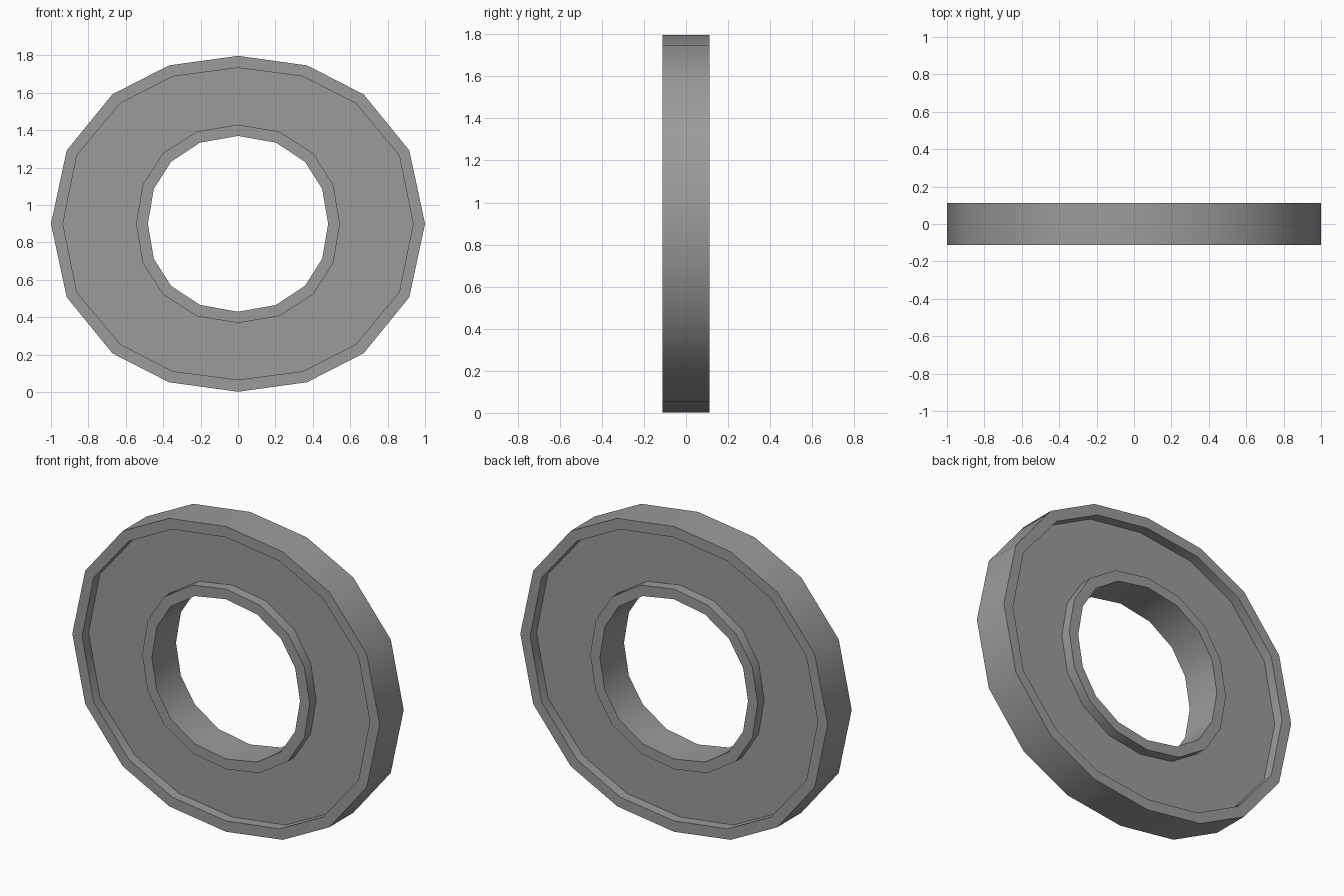
import bpy
import bmesh
import math

if "Cube" in bpy.data.objects:
    bpy.data.objects.remove(bpy.data.objects["Cube"])

CENTRE_Z = 0.899
HALF_DEPTH = 0.112
RECESS = 0.06

# Quarter outlines (x, z from centre), running from the top to the right side
OUTER = [(0, 0.898), (0.369, 0.847), (0.672, 0.692), (0.916, 0.392), (1.0, 0)]
PANEL_OUT = [(0, 0.834), (0.348, 0.788), (0.631, 0.643), (0.862, 0.365), (0.936, 0)]
PANEL_IN = [(0, 0.53), (0.219, 0.494), (0.401, 0.378), (0.509, 0.21), (0.545, 0)]
HOLE = [(0, 0.47), (0.203, 0.434), (0.358, 0.332), (0.45, 0.187), (0.482, 0)]


def full_loop(quarter):
    """Mirror a quarter outline into a closed 16-sided loop."""
    half = quarter + [(x, -z) for x, z in reversed(quarter[:-1])]
    return half + [(-x, z) for x, z in reversed(half[1:-1])]


# Cross-section of the ring: outline and depth of each edge loop
near, deep = HALF_DEPTH, HALF_DEPTH - RECESS
section = [(OUTER, -near), (PANEL_OUT, -near), (PANEL_OUT, -deep),
           (PANEL_IN, -deep), (PANEL_IN, -near), (HOLE, -near)]
section += [(q, -y) for q, y in reversed(section)]

# Ring with a recessed band on both faces
bm = bmesh.new()
loops = [[bm.verts.new((x, y, z)) for x, z in full_loop(q)] for q, y in section]
for i, a in enumerate(loops):
    b = loops[(i + 1) % len(loops)]
    for j in range(len(a)):
        k = (j + 1) % len(a)
        bm.faces.new((a[j], a[k], b[k], b[j]))
bmesh.ops.recalc_face_normals(bm, faces=bm.faces)

mesh = bpy.data.meshes.new("recessed_ring")
bm.to_mesh(mesh)
bm.free()
ring = bpy.data.objects.new("recessed_ring", mesh)
ring.location.z = CENTRE_Z
bpy.context.collection.objects.link(ring)

# Dark grey finish
grey = bpy.data.materials.new("dark_grey")
grey.diffuse_color = (0.33, 0.33, 0.33, 1)
grey.use_nodes = True
grey.node_tree.nodes["Principled BSDF"].inputs["Base Color"].default_value = grey.diffuse_color
mesh.materials.append(grey)

# Smooth rounded walls, crisp rims
bpy.context.view_layer.objects.active = ring
ring.select_set(True)
bpy.ops.object.shade_smooth_by_angle(angle=math.radians(35))
